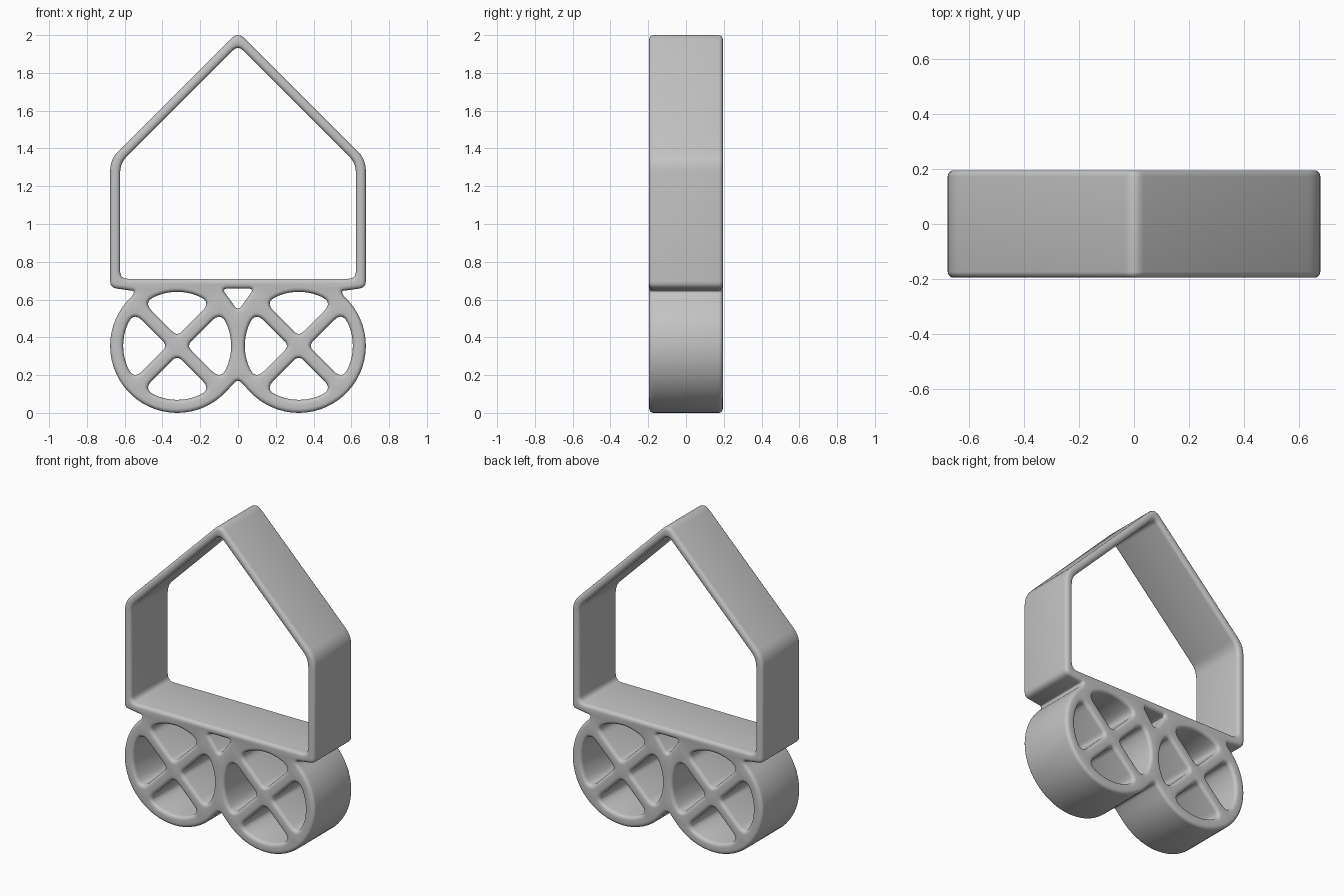
import bpy, bmesh
from math import sin, cos, radians, degrees, asin, pi
from mathutils import Vector

if "Cube" in bpy.data.objects:
    bpy.data.objects.remove(bpy.data.objects["Cube"])

HALF_DEPTH = 0.195
EDGE = 0.022            # radius of the rounded rims
EDGE_STEPS = 4
WHEEL = Vector((0.322, 0.355))
WHEEL_R = 0.355
HOLE_R = 0.293
SPOKE = 0.036           # half width of a spoke


def polar(r, deg):
    return WHEEL + Vector((cos(radians(deg)), sin(radians(deg)))) * r


def mirror(loop):
    return [(Vector((-p.x, p.y)), d) for p, d in reversed(loop)]


def rounded(loop, steps=5):
    """Round each corner of a closed loop of (point, cut length)."""
    out = []
    for i, (p, d) in enumerate(loop):
        a, b = loop[i - 1][0] - p, loop[(i + 1) % len(loop)][0] - p
        d = min(d, a.length / 2, b.length / 2)
        if d == 0:
            out.append(p)
            continue
        s, e = p + a.normalized() * d, p + b.normalized() * d
        for k in range(steps + 1):
            t = k / steps
            out.append(s * (1 - t) ** 2 + p * 2 * t * (1 - t) + e * t * t)
    return [p for i, p in enumerate(out) if (p - out[i - 1]).length > 1e-4]


def inward(loop):
    """Mitred offset directions to the left of the loop."""
    dirs = []
    for i, p in enumerate(loop):
        u = (p - loop[i - 1]).normalized()
        v = (loop[(i + 1) % len(loop)] - p).normalized()
        n, m = Vector((-u.y, u.x)), Vector((-v.y, v.x))
        dirs.append((n + m) / (1 + n.dot(m)))
    return dirs


def add_wall(bm, loop, hole):
    """Add a wall with rounded rims; return its front and back rim edges."""
    area = sum(loop[i - 1].cross(p) for i, p in enumerate(loop))
    if (area > 0) == hole:
        loop = loop[::-1]
    dirs = inward(loop)
    angles = [pi / 2 * k / EDGE_STEPS for k in range(EDGE_STEPS + 1)]
    section = [(EDGE * (1 - cos(a)), HALF_DEPTH - EDGE * (1 - sin(a))) for a in angles]
    section = [(o, -y) for o, y in reversed(section)] + section
    rings = []
    for off, y in section:
        pts = [p + n * off for p, n in zip(loop, dirs)]
        rings.append([bm.verts.new((p.x, y, p.y)) for p in pts])
    for r, s in zip(rings, rings[1:]):
        for i in range(len(r)):
            bm.faces.new((r[i - 1], r[i], s[i], s[i - 1]))
    return [[bm.edges.get((r[i - 1], r[i])) for i in range(len(r))]
            for r in (rings[0], rings[-1])]


# Outer outline: right half from wheel valley up to the roof, then mirrored
half = [(polar(WHEEL_R, a), 0) for a in range(-138, 49, 6)]
half += [(Vector((0.548, 0.645)), 0.012),
         (Vector((0.677, 0.663)), 0.035),
         (Vector((0.677, 1.342)), 0.06)]
outline = [(Vector((0, 0.181)), 0.03)] + half
outline += [(Vector((0, 2.018)), 0.05)] + mirror(half)

# House opening
wall = [(Vector((0.624, 0.71)), 0.04), (Vector((0.624, 1.322)), 0.05)]
holes = [wall + [(Vector((0, 1.945)), 0.035)] + mirror(wall)]

# Four openings between the spokes of each wheel
corner = 45 - degrees(asin(SPOKE / HOLE_R))
for turn in range(0, 360, 90):
    sector = [(polar(SPOKE * 2 ** 0.5, turn), 0.035)]
    sector += [(polar(HOLE_R, turn + a), 0.07)
               for a in (-corner, -corner / 3, corner / 3, corner)]
    holes += [sector, mirror(sector)]

# Small triangular opening between the wheels
holes.append([(Vector((-0.085, 0.658)), 0.03), (Vector((0, 0.54)), 0.03),
              (Vector((0.085, 0.658)), 0.03)])

# Walls, then front and back faces
bm = bmesh.new()
rims = [add_wall(bm, rounded(outline), False)]
rims += [add_wall(bm, rounded(h), True) for h in holes]
for side, facing in ((0, -1), (1, 1)):
    edges = [e for rim in rims for e in rim[side]]
    bmesh.ops.triangle_fill(bm, edges=edges, use_beauty=True, normal=(0, facing, 0))
bmesh.ops.recalc_face_normals(bm, faces=bm.faces[:])

mesh = bpy.data.meshes.new("house_on_wheels_frame")
bm.to_mesh(mesh)
bm.free()
frame = bpy.data.objects.new("house_on_wheels_frame", mesh)
bpy.context.collection.objects.link(frame)

# Plain grey
grey = bpy.data.materials.new("plain_grey")
grey.use_nodes = True
grey.diffuse_color = (0.55, 0.55, 0.55, 1)
grey.node_tree.nodes["Principled BSDF"].inputs["Base Color"].default_value = grey.diffuse_color
mesh.materials.append(grey)

bpy.ops.object.select_all(action='DESELECT')
frame.select_set(True)
bpy.context.view_layer.objects.active = frame
bpy.ops.object.shade_smooth_by_angle(angle=radians(35))
